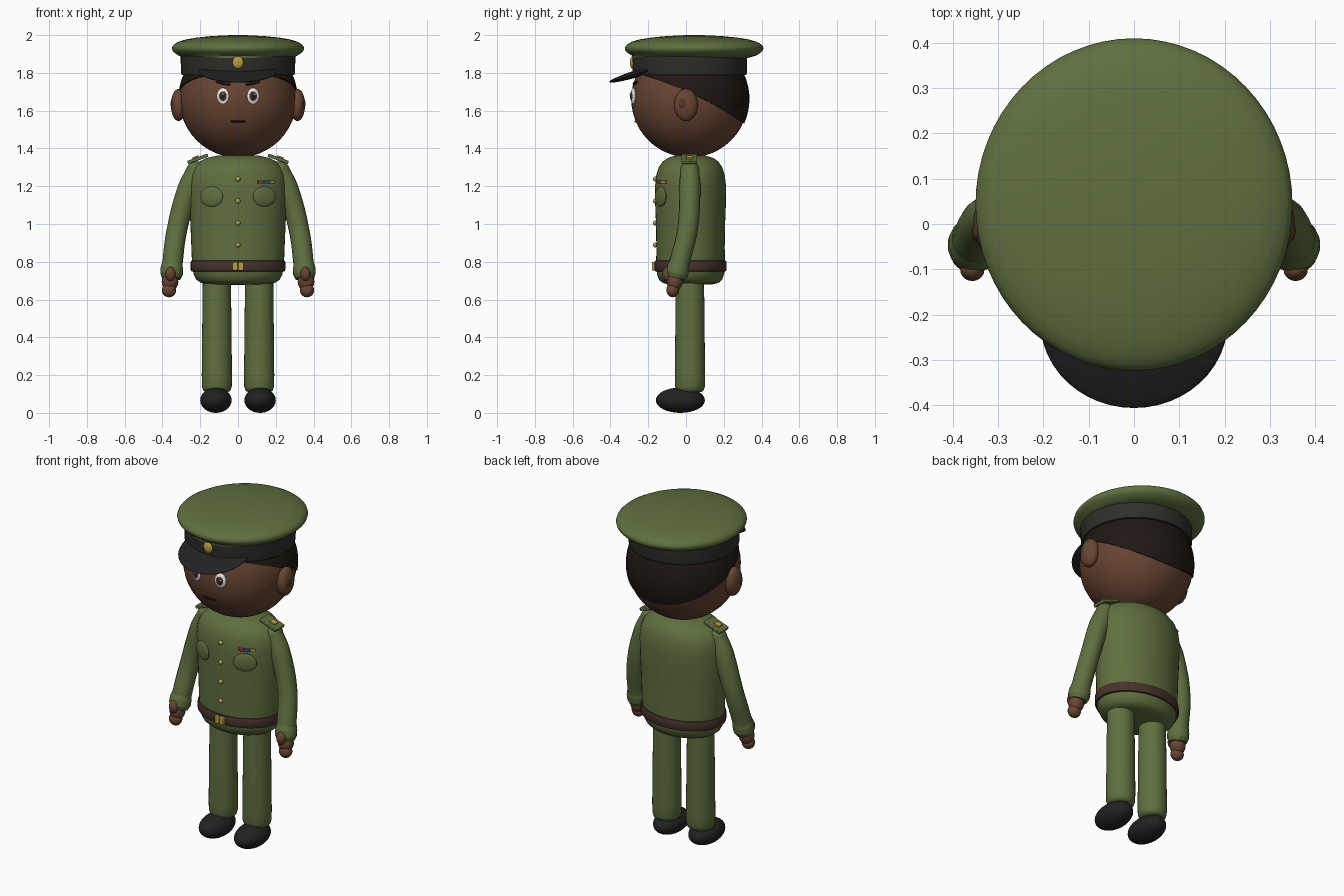
import bpy, bmesh, math
from mathutils import Vector

if "Cube" in bpy.data.objects:
    bpy.data.objects.remove(bpy.data.objects["Cube"])

def mat(name, r, g, b):
    m = bpy.data.materials.new(name)
    m.diffuse_color = (r, g, b, 1)
    m.use_nodes = True
    m.node_tree.nodes["Principled BSDF"].inputs["Base Color"].default_value = m.diffuse_color
    return m

GREEN = mat("uniform_green", .115, .16, .05)
SKIN = mat("skin_brown", .14, .06, .033)
SKIN_D = mat("skin_dark", .09, .038, .022)
HAIR = mat("hair_dark", .014, .009, .007)
BLACK = mat("leather_black", .016, .016, .017)
BAND = mat("band_dark", .028, .028, .024)
BELT = mat("belt_brown", .065, .032, .024)
GOLD = mat("gold", .5, .34, .05)
WHITE = mat("eye_white", .85, .83, .8)
RED, BLUE = mat("red", .5, .04, .03), mat("blue", .04, .12, .5)

def finish(o, name, m, angle=40):
    o.name = o.data.name = name
    o.data.materials.append(m)
    bpy.ops.object.select_all(action='DESELECT')
    o.select_set(True)
    bpy.context.view_layer.objects.active = o
    bpy.ops.object.shade_smooth_by_angle(angle=math.radians(angle))
    return o

def ball(name, loc, radii, m, rot=(0, 0, 0), seg=32):
    bpy.ops.mesh.primitive_uv_sphere_add(segments=seg, ring_count=seg // 2, radius=1, location=loc, rotation=rot)
    o = bpy.context.object
    o.scale = radii
    return finish(o, name, m)

def box(name, loc, size, m, rot=(0, 0, 0), bevel=.004):
    bpy.ops.mesh.primitive_cube_add(size=1, location=loc, rotation=rot)
    o = bpy.context.object
    o.scale = size
    bpy.ops.object.transform_apply(location=False, rotation=False, scale=True)
    b = o.modifiers.new("bevel", 'BEVEL')
    b.width, b.segments = bevel, 2
    return finish(o, name, m)

def loft(name, rings, m, angle=40):
    """Skin a list of closed point rings and cap both ends."""
    bm = bmesh.new()
    vr = [[bm.verts.new(p) for p in r] for r in rings]
    n = len(vr[0])
    for a, b in zip(vr, vr[1:]):
        for i in range(n):
            bm.faces.new((a[i], a[(i + 1) % n], b[(i + 1) % n], b[i]))
    bm.faces.new(vr[0])
    bm.faces.new(vr[-1])
    bmesh.ops.recalc_face_normals(bm, faces=bm.faces)
    me = bpy.data.meshes.new(name)
    bm.to_mesh(me)
    bm.free()
    o = bpy.data.objects.new(name, me)
    bpy.context.collection.objects.link(o)
    return finish(o, name, m, angle)

def ring(z, rx, ry, cx=0, cy=.024, n=48):
    return [(cx + rx * math.cos(2 * math.pi * i / n), cy + ry * math.sin(2 * math.pi * i / n), z) for i in range(n)]

def tube(name, pts, m):
    """Smooth round limb through (x, y, z, radius) points."""
    cu = bpy.data.curves.new(name, 'CURVE')
    cu.dimensions, cu.bevel_depth, cu.bevel_resolution = '3D', 1, 6
    cu.use_fill_caps, cu.resolution_u = True, 8
    s = cu.splines.new('BEZIER')
    s.bezier_points.add(len(pts) - 1)
    for p, (x, y, z, r) in zip(s.bezier_points, pts):
        p.co, p.radius = (x, y, z), r
        p.handle_left_type = p.handle_right_type = 'AUTO'
    o = bpy.data.objects.new(name, cu)
    bpy.context.collection.objects.link(o)
    bpy.ops.object.select_all(action='DESELECT')
    o.select_set(True)
    bpy.context.view_layer.objects.active = o
    bpy.ops.object.convert(target='MESH')
    return finish(bpy.context.object, name, m)

# Torso (tunic)
loft("tunic", [ring(*r) for r in [
    (1.365, .03, .02), (1.362, .11, .08), (1.35, .165, .12), (1.33, .205, .148), (1.30, .235, .168),
    (1.26, .253, .181), (1.2, .26, .188), (1.1, .257, .187), (1.0, .252, .183), (.88, .247, .181),
    (.78, .243, .182), (.735, .235, .178), (.705, .22, .167), (.688, .195, .148), (.68, .15, .115), (.678, .03, .02)]], GREEN)

# Belt and buckle
loft("belt", [ring(*r) for r in [(.747, .23, .17), (.75, .247, .187), (.757, .251, .191), (.798, .251, .191),
                                 (.805, .248, .188), (.808, .23, .17)]], BELT)
for s in (-1, 1):
    box("buckle_half", (.0155 * s, -.17, .777), (.029, .022, .046), GOLD)

# Buttons
for z in (1.238, 1.122, 1.005, .889):
    ball("button", (0, -.163, z), (.013, .012, .013), GOLD, seg=16)

# Chest pockets, medal ribbons
def chest_y(x):
    return .024 - .188 * math.sqrt(1 - (x / .26) ** 2)

def chest_yaw(x):
    return math.atan2(x / .26 ** 2, (.024 - chest_y(x)) / .188 ** 2)

for s in (-1, 1):
    ball("chest_pocket", (.14 * s, chest_y(.14), 1.145), (.066, .014, .053), GREEN, (0, 0, chest_yaw(.14) * s))
for x, m in ((.12, RED), (.15, BLUE), (.178, GOLD)):
    box("ribbon", (x, chest_y(x) - .002, 1.222), (.031, .014, .016), m, (0, 0, chest_yaw(x)), .002)

# Head
HC, HR = Vector((0, .02, 1.662)), .31
ball("head", HC, (HR,) * 3, SKIN, seg=48)

def face_y(x, z):
    return HC.y - math.sqrt(HR ** 2 - x * x - (z - HC.z) ** 2)

# Hair: skullcap shell ending along a line that drops to the nape
def hair_ring(t, az_count=64, r=.316):
    pts = []
    for i in range(az_count):
        a = 2 * math.pi * i / az_count
        lo, hi = .2, 2.6
        for _ in range(24):
            th = (lo + hi) / 2
            y = HC.y + r * math.sin(th) * math.sin(a)
            if HC.z + r * math.cos(th) > 1.705 - .45 * y - .35 * y * y:
                lo = th
            else:
                hi = th
        th = max(lo * min(t, 1), .01)
        q = r if t <= 1 else .295
        pts.append(HC + q * Vector((math.sin(th) * math.cos(a), math.sin(th) * math.sin(a), math.cos(th))))
    return pts

loft("hair", [hair_ring(i / 16) for i in range(18)], HAIR)

# Face
box("mouth", (0, face_y(0, 1.543), 1.543), (.078, .012, .009), HAIR, (math.radians(22), 0, 0))
for s in (-1, 1):
    x, z = .08 * s, 1.677
    y, yaw = face_y(x, z), .265 * s
    d = Vector((math.sin(yaw), -math.cos(yaw), 0))
    c = Vector((x, y, z))
    ball("eye_white", c, (.033, .012, .043), WHITE, (0, 0, yaw))
    ball("iris", c + d * .009 + Vector((-.002 * s, 0, 0)), (.021, .006, .026), SKIN_D, (0, 0, yaw), 20)
    ball("pupil", c + d * .012 + Vector((-.002 * s, 0, 0)), (.013, .006, .016), BLACK, (0, 0, yaw), 16)
    ball("eye_glint", c + d * .017 + Vector((.005, 0, .009)), (.005, .003, .005), WHITE, (0, 0, yaw), 12)
    ball("eyebrow", (.078 * s, face_y(.078, 1.746), 1.746), (.042, .01, .009), HAIR, (0, -.2 * s, yaw), 20)
    ball("ear", (.315 * s, 0, 1.63), (.04, .063, .085), SKIN)
    ball("ear_inner", (.345 * s, -.016, 1.637), (.012, .022, .032), SKIN_D, seg=20)

# Peaked cap: band, crown, visor, badge
loft("cap_band", [ring(z, r, r, 0, .02, 64) for z, r in
                  [(1.79, .28), (1.79, .299), (1.80, .302), (1.89, .304), (1.895, .28)]], BAND)
loft("cap_crown", [ring(z, r * .35, r * .367, 0, .043 - .02 * (z < 1.89), 64) for z, r in
                   [(1.88, .84), (1.892, .9), (1.905, .955), (1.918, .99), (1.93, 1), (1.942, .99), (1.953, .96),
                    (1.965, .9), (1.977, .79), (1.987, .62), (1.994, .42), (1.999, .2), (2.0, .03)]], GREEN)
ball("cap_visor", (0, -.215, 1.81), (.207, .2, .02), BLACK, (math.radians(17), 0, 0), 48)
ball("cap_badge", (0, -.283, 1.855), (.029, .014, .033), GOLD)

# Limbs, mirrored left and right
for s in (-1, 1):
    tube("arm", [(.222 * s, .02, 1.285, .05), (.262 * s, .02, 1.19, .057), (.323 * s, .008, .97, .054),
                 (.347 * s, -.035, .79, .054), (.352 * s, -.048, .725, .054)], GREEN)
    ball("shoulder", (.222 * s, .02, 1.283), (.052, .051, .05), GREEN)
    tube("cuff", [(.348 * s, -.034, .795, .054), (.35 * s, -.042, .765, .06), (.352 * s, -.048, .735, .06),
                  (.354 * s, -.053, .712, .05)], GREEN)
    ball("palm", (.36 * s, -.06, .695), (.044, .042, .05), SKIN)
    ball("fingers", (.365 * s, -.07, .65), (.038, .034, .038), SKIN)
    ball("thumb", (.357 * s, -.1, .735), (.027, .026, .038), SKIN, seg=20)
    # Shoulder boards with gold insignia
    tilt = math.radians(20) * s
    box("shoulder_board", (.213 * s, .018, 1.345), (.115, .083, .018), GREEN, (0, tilt, 0))
    box("board_insignia", (.225 * s, .018, 1.353), (.035, .035, .01), GOLD, (0, tilt, 0), .002)
    # Leg and shoe
    loft("trouser_leg", [ring(z, r, r, .112 * s, .021, 32) for z, r in
                         [(.74, .074), (.5, .077), (.2, .08), (.14, .079), (.12, .073), (.11, .06), (.107, .02)]], GREEN)
    ball("shoe", (.117 * s, -.03, .067), (.083, .13, .067), BLACK)
